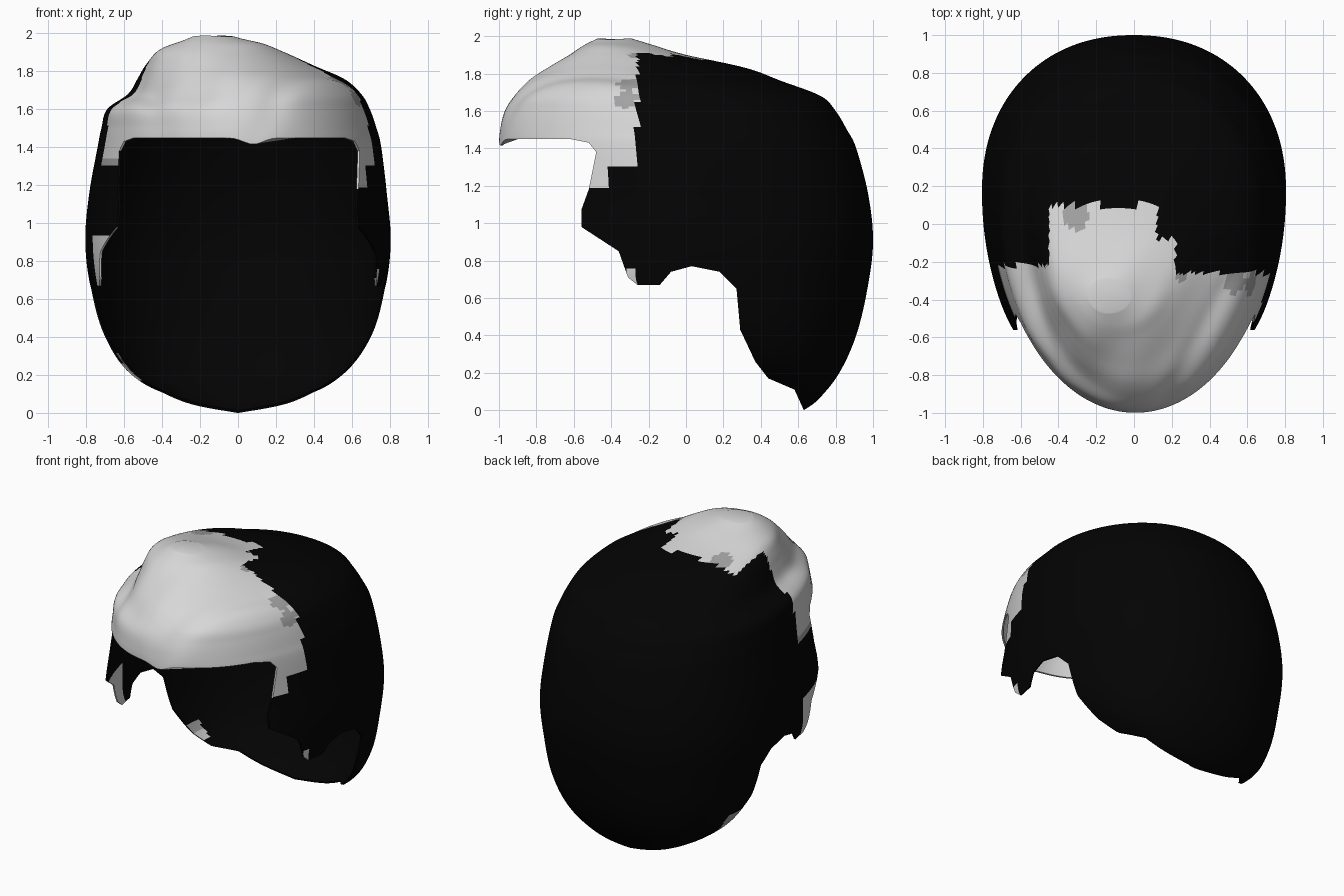
import bpy, bmesh, math
from mathutils import Vector

old = bpy.data.objects.get("Cube")
if old:
    bpy.data.objects.remove(old)

SEGMENTS, STEPS = 160, 7
CENTRE = Vector((0, 0.1, 1))

# Horizontal sections: height, low x, high x, back y, widest y, front y
SECTIONS = [
    (0, -.01, .01, .63, .62, .61),
    (.06, -.3, .3, .71, .56, .45),
    (.2, -.56, .55, .82, .43, 0),
    (.4, -.7, .7, .91, .3, -.5),
    (.65, -.775, .775, .97, .2, -1.1),
    (.9, -.805, .805, 1, .17, -1.05),
    (1.15, -.785, .785, .975, .15, -1),
    (1.4, -.74, .755, .91, .12, -1),
    (1.5, -.72, .73, .86, .1, -.995),
    (1.6, -.69, .695, .8, .05, -.97),
    (1.68, -.58, .65, .72, 0, -.92),
    (1.76, -.53, .56, .51, -.05, -.84),
    (1.83, -.49, .4, .32, -.12, -.735),
    (1.9, -.43, .24, 0, -.24, -.63),
    (1.95, -.33, .12, -.17, -.34, -.55),
    (1.985, -.24, -.02, -.29, -.38, -.47),
]

# Side outline of the face and neck opening (y, z)
OPENING = [(-1.3, 1.45), (-.62, 1.45), (-.52, 1.43), (-.48, 1.38), (-.52, 1.18),
           (-.56, 1.07), (-.56, .98), (-.36, .85), (-.31, .71), (-.26, .67),
           (-.14, .67), (-.08, .74), (.03, .77), (.18, .74), (.27, .65),
           (.29, .43), (.37, .26), (.44, .17), (.58, .11), (.63, 0),
           (.63, -.2), (-1.3, -.2)]


def material(name, value):
    mat = bpy.data.materials.new(name)
    mat.use_nodes = True
    colour = (value, value, value, 1)
    mat.diffuse_color = colour
    shader = mat.node_tree.nodes["Principled BSDF"]
    shader.inputs["Base Color"].default_value = colour
    shader.inputs["Roughness"].default_value = 0.8
    return mat


def add_object(name, bm):
    bmesh.ops.recalc_face_normals(bm, faces=bm.faces[:])
    mesh = bpy.data.meshes.new(name)
    bm.to_mesh(mesh)
    bm.free()
    obj = bpy.data.objects.new(name, mesh)
    bpy.context.collection.objects.link(obj)
    return obj


def spline(a, b, c, d, t):
    """Smooth blend from b to c."""
    return b + .5 * t * (c - a + t * (2 * a - 5 * b + 4 * c - d + t * (3 * (b - c) + d - a)))


def smooth_sections():
    last = len(SECTIONS) - 1
    for i in range(last):
        near = [SECTIONS[min(max(i + k, 0), last)] for k in (-1, 0, 1, 2)]
        for s in range(STEPS):
            yield [spline(*vals, s / STEPS) for vals in zip(*near)]
    yield SECTIONS[last]


def lock_offset(p):
    """Shallow grooves between the swept locks of the fringe."""
    fade = min(max((-.05 - p.y) / .3, 0), 1) * min(max((p.z - 1.45) / .2, 0), 1)
    right = (p.x - .5) * .887 - (p.y + .25) * .462
    left = -(p.x + .53) * .98 - (p.y + .25) * .19
    groove = .02 * math.exp(-((right - .03) / .06) ** 2)
    groove += .015 * math.exp(-(left / .05) ** 2)
    return fade * (.004 * math.sin(right * 22) - groove)


def head_form(name, scale):
    bm = bmesh.new()
    rings = []
    for z, low, high, back, mid, front in smooth_sections():
        ring = []
        for k in range(SEGMENTS):
            a = math.tau * k / SEGMENTS
            s, c = math.sin(a), math.cos(a)
            power = .92 if s > 0 else 1
            x = (low + high) / 2 + (high - low) / 2 * math.copysign(abs(c) ** power, c)
            y = mid + ((back - mid) * s ** power if s > 0 else (mid - front) * s)
            p = Vector((x, y, z))
            p += (p - CENTRE).normalized() * lock_offset(p)
            ring.append(bm.verts.new(CENTRE + (p - CENTRE) * scale))
        rings.append(ring)
    for lower, upper in zip(rings, rings[1:]):
        for k in range(SEGMENTS):
            n = (k + 1) % SEGMENTS
            bm.faces.new((lower[k], lower[n], upper[n], upper[k]))
    bm.faces.new(rings[0][::-1])
    bm.faces.new(rings[-1])
    return add_object(name, bm)


def opening_cutter():
    bm = bmesh.new()
    face = bm.faces.new([bm.verts.new((-1.2, y, z)) for y, z in OPENING])
    made = bmesh.ops.extrude_face_region(bm, geom=[face])["geom"]
    bmesh.ops.translate(bm, vec=(2.4, 0, 0),
                        verts=[v for v in made if isinstance(v, bmesh.types.BMVert)])
    return add_object("opening_cutter", bm)


# Thin hollow shell with the face and neck opening cut out
hair = head_form("hair_shell", 1)
cutters = [head_form("inner_cutter", .988), opening_cutter()]
for cutter in cutters:
    cutter.hide_render = True
    mod = hair.modifiers.new("cut", "BOOLEAN")
    mod.operation = "DIFFERENCE"
    mod.solver = "EXACT"
    mod.object = cutter
depsgraph = bpy.context.evaluated_depsgraph_get()
cut_mesh = bpy.data.meshes.new_from_object(hair.evaluated_get(depsgraph))
hair.modifiers.clear()
hair.data = cut_mesh
for cutter in cutters:
    bpy.data.objects.remove(cutter)

# Small dip in the fringe hem
for v in cut_mesh.vertices:
    if v.co.y < -.6 and v.co.z < 1.55:
        v.co.z -= .035 * math.exp(-((v.co.x - .08) / .07) ** 2) * (1.55 - v.co.z) / .1

# Colours by region
cut_mesh.materials.clear()
for name, value in (("black_hair", .001), ("pale_grey_hair", .68), ("mid_grey_hair", .36)):
    cut_mesh.materials.append(material(name, value))


def back_limit(x):
    if x < -.45:
        return -.22
    if x < .12:
        return .1
    return -.08 if x < .22 else -.26


MID_SPOTS = [((-.31, .04, 1.88), .07), ((.23, -.28, 1.86), .05),
             ((.53, -.31, 1.74), .06), ((.63, -.32, 1.67), .06)]


def region(p):
    x, y, z = p
    hem = 1.18 if x > 0 and y < -.4 else 1.3
    if y < back_limit(x) and z > hem:
        spot = any((p - Vector(c)).length < r for c, r in MID_SPOTS)
        return 2 if spot or (x < -.6 and z < 1.335) else 1
    if x < 0 and y < -.2 and z < .94:
        return 1
    if x > 0 and y < -.26 and z < .74:
        return 1
    if x < -.52 and y < .47 and .2 < z < .33:
        return 1 if z < .26 else 2
    return 0


for poly in cut_mesh.polygons:
    poly.material_index = region(poly.center)

bpy.ops.object.select_all(action="DESELECT")
hair.select_set(True)
bpy.context.view_layer.objects.active = hair
bpy.ops.object.shade_smooth_by_angle(angle=math.radians(40))
